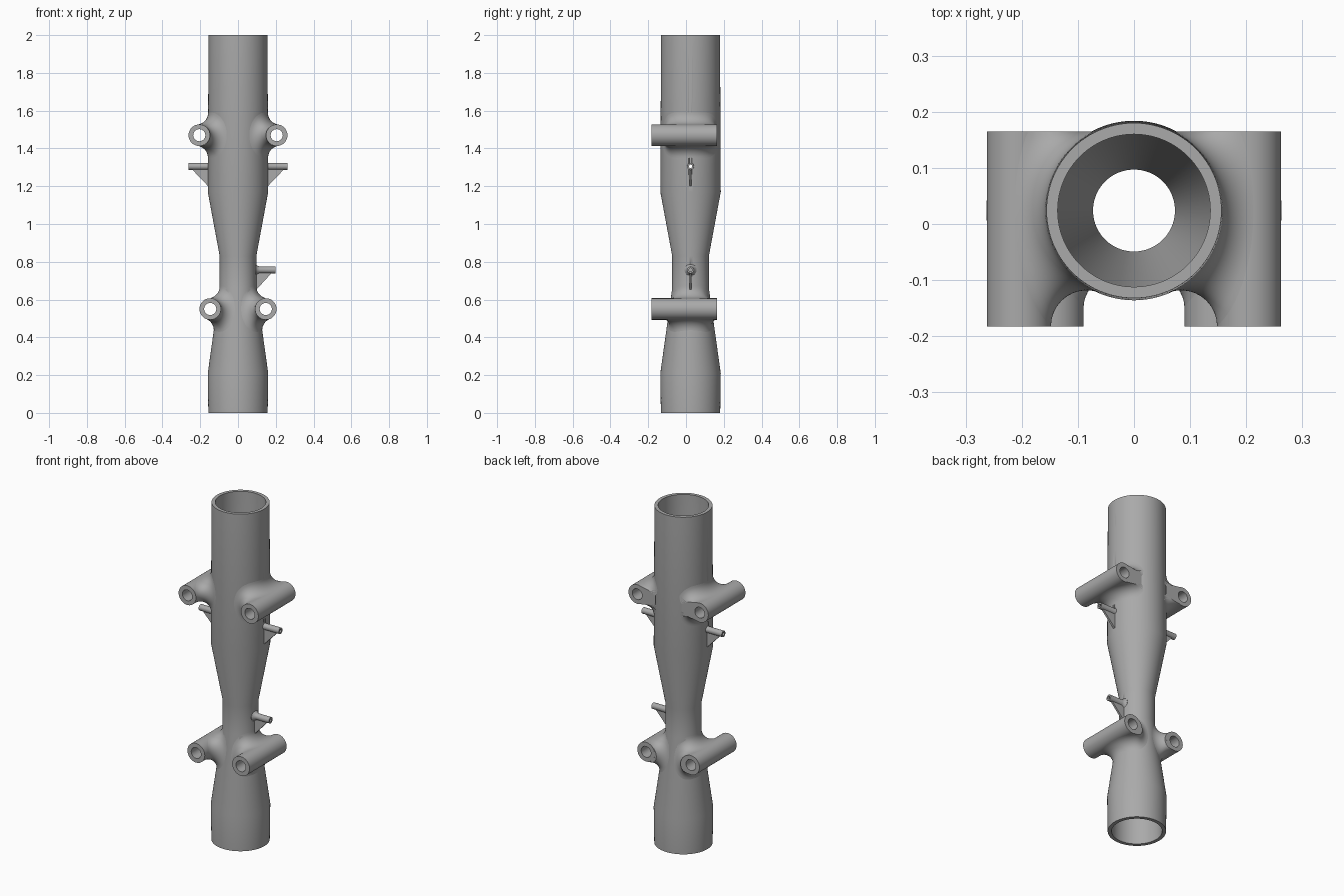
import bpy, bmesh, math
from mathutils import Matrix, Vector

if "Cube" in bpy.data.objects:
    bpy.data.objects.remove(bpy.data.objects["Cube"])

YC = 0.024                      # tube axis offset in y
POD_R, HOLE_R, FIL = 0.057, 0.032, 0.064
Y_FRONT, Y_BACK = -0.183, 0.165
OUTER = [(0.157, 0), (0.16, 0.21), (0.097, 0.66), (0.097, 0.83), (0.16, 1.17), (0.156, 2.0)]
INNER = [(0.136, 0), (0.136, 0.21), (0.073, 0.66), (0.073, 0.83), (0.136, 1.17), (0.136, 2.0)]

grey = bpy.data.materials.new("plain_grey")
grey.diffuse_color = (0.4, 0.4, 0.4, 1)
grey.use_nodes = True
grey.node_tree.nodes["Principled BSDF"].inputs["Base Color"].default_value = grey.diffuse_color


def finish(name, bm, recalc=True):
    if recalc:
        bmesh.ops.recalc_face_normals(bm, faces=bm.faces)
    me = bpy.data.meshes.new(name)
    bm.to_mesh(me)
    bm.free()
    me.materials.append(grey)
    ob = bpy.data.objects.new(name, me)
    bpy.context.collection.objects.link(ob)
    bpy.ops.object.select_all(action='DESELECT')
    ob.select_set(True)
    bpy.context.view_layer.objects.active = ob
    bpy.ops.object.shade_smooth_by_angle(angle=math.radians(30))
    return ob


def lathe(name, profile, matrix, n):
    """Closed (radius, height) profile turned about local z."""
    bm = bmesh.new()
    rings = []
    for i in range(n):
        a = 2 * math.pi * i / n
        rings.append([bm.verts.new(matrix @ Vector((r * math.cos(a), r * math.sin(a), h)))
                      for r, h in profile])
    m = len(profile)
    for i in range(n):
        p, q = rings[i], rings[(i + 1) % n]
        for j in range(m):
            k = (j + 1) % m
            bm.faces.new((p[j], q[j], q[k], p[k]))
    return finish(name, bm)


def outer_radius(z):
    for (r0, z0), (r1, z1) in zip(OUTER, OUTER[1:]):
        if z <= z1:
            return r0 + (r1 - r0) * (z - z0) / (z1 - z0)
    return OUTER[-1][0]


def fillet(name, side, cx, cz, steps=96, arc=10):
    """Rolling-ball blend between the tube and one pod, cut flush at the back."""
    reach = POD_R + FIL

    def gap(phi):
        return outer_radius(cz + reach * math.sin(phi)) + FIL - cx - reach * math.cos(phi)

    def limit(lo, hi):          # angle at which the ball passes the side of the tube
        for _ in range(50):
            mid = (lo + hi) / 2
            lo, hi = (mid, hi) if gap(mid) < 0 else (lo, mid)
        return hi
    top, bottom = limit(0, math.pi), limit(2 * math.pi, math.pi)

    bm = bmesh.new()
    rows = []
    for i in range(steps):
        t = 2 * math.pi * i / steps
        phi = (top + bottom) / 2 + (bottom - top) / 2 * math.cos(t)
        x, z = cx + reach * math.cos(phi), cz + reach * math.sin(phi)
        big = outer_radius(z) + FIL
        y = math.copysign(math.sqrt(max(big * big - x * x, 0)), math.sin(t))
        to_tube = Vector((-x, -y, 0)).normalized()
        to_pod = Vector((cx - x, 0, cz - z)).normalized()
        ball = Vector((x, y + YC, z))
        rows.append([bm.verts.new(ball + FIL * to_tube.slerp(to_pod, j / arc)) for j in range(arc + 1)])
    for i in range(steps):
        p, q = rows[i], rows[(i + 1) % steps]
        for j in range(arc):
            bm.faces.new((p[j], p[j + 1], q[j + 1], q[j]))
    cut = bmesh.ops.bisect_plane(bm, geom=bm.verts[:] + bm.edges[:] + bm.faces[:],
                                 plane_co=(0, Y_BACK, 0), plane_no=(0, 1, 0), clear_outer=True)
    # orient the blend outward, toward the ball
    bm.normal_update()
    for f in bm.faces:
        c = f.calc_center_median()
        away = Vector((c.x, c.y - YC, 0)).normalized() + Vector((c.x - cx, 0, c.z - cz)).normalized()
        if f.normal.dot(away) < 0:
            f.normal_flip()
    # flat teardrop end face at the back
    pts = [v.co.copy() for v in cut['geom_cut'] if isinstance(v, bmesh.types.BMVert)]

    def angle(p):
        return math.atan2(p.z - cz, p.x - cx) % (2 * math.pi)
    pts.sort(key=angle)
    if len(pts) > 2:
        a0, a1 = angle(pts[0]), angle(pts[-1])
        inner = [Vector((cx + POD_R * math.cos(a), Y_BACK, cz + POD_R * math.sin(a)))
                 for a in (a1 + (a0 - a1) * k / 24 for k in range(1, 24))]
        f = bm.faces.new([bm.verts.new(p) for p in pts + inner])
        f.normal_update()
        if f.normal.y < 0:
            f.normal_flip()
        bmesh.ops.triangulate(bm, faces=[f])
    if side < 0:
        bmesh.ops.scale(bm, vec=(-1, 1, 1), verts=bm.verts)
        bmesh.ops.reverse_faces(bm, faces=bm.faces)
    finish(name, bm, recalc=False)


# main hollow tube
tube = lathe("main_tube", OUTER + INNER[::-1], Matrix.Translation((0, YC, 0)), 96)


# side pods with through holes and blends
def pod(label, side, cx, cz):
    turn = Matrix.Translation((side * cx, 0, cz)) @ Matrix.Rotation(-math.pi / 2, 4, 'X')
    lathe(label + "_pod", [(POD_R, Y_FRONT), (POD_R, Y_BACK), (HOLE_R, Y_BACK), (HOLE_R, Y_FRONT)], turn, 48)
    fillet(label + "_pod_blend", side, cx, cz)


# small hollow pegs with a triangular gusset underneath
def peg(label, side, z, wall, tip, flare):
    turn = Matrix.Translation((0, YC, z)) @ Matrix.Rotation(side * math.pi / 2, 4, 'Y')
    shape = [(0.009, wall - 0.012), (0.018 + flare, wall - 0.012), (0.018 + flare, wall - 0.003),
             (0.018 + flare * 0.3, wall + flare * 0.4), (0.018, wall + flare * 1.2),
             (0.018, tip), (0.009, tip)]
    lathe(label + "_peg", shape, turn, 24)
    bm = bmesh.new()
    tri = [(wall - 0.012, z - 0.105), (wall, z - 0.105), (tip - 0.016, z - 0.012), (wall - 0.012, z - 0.012)]
    face = bm.faces.new([bm.verts.new((side * x, YC - 0.006, h)) for x, h in tri])
    ext = bmesh.ops.extrude_face_region(bm, geom=[face])
    bmesh.ops.translate(bm, vec=(0, 0.012, 0),
                        verts=[v for v in ext['geom'] if isinstance(v, bmesh.types.BMVert)])
    finish(label + "_gusset", bm)


for side, word in ((1, "right"), (-1, "left")):
    pod("upper_" + word, side, 0.205, 1.47)
    pod("lower_" + word, side, 0.147, 0.55)
    peg("upper_" + word, side, 1.305, 0.158, 0.263, 0.002)
peg("lower_right", 1, 0.757, 0.097, 0.198, 0.014)

# peg bores through the tube wall
for z, x0, x1 in ((1.305, -0.2, 0.2), (0.757, 0.0, 0.15)):
    bm = bmesh.new()
    bmesh.ops.create_cone(bm, cap_ends=True, segments=24, radius1=0.009, radius2=0.009, depth=x1 - x0,
                          matrix=Matrix.Translation(((x0 + x1) / 2, YC, z)) @ Matrix.Rotation(math.pi / 2, 4, 'Y'))
    cutter = finish("bore_cutter", bm)
    cutter.hide_render = True
    cutter.hide_set(True)
    mod = tube.modifiers.new("bore", 'BOOLEAN')
    mod.operation, mod.solver, mod.object = 'DIFFERENCE', 'EXACT', cutter
